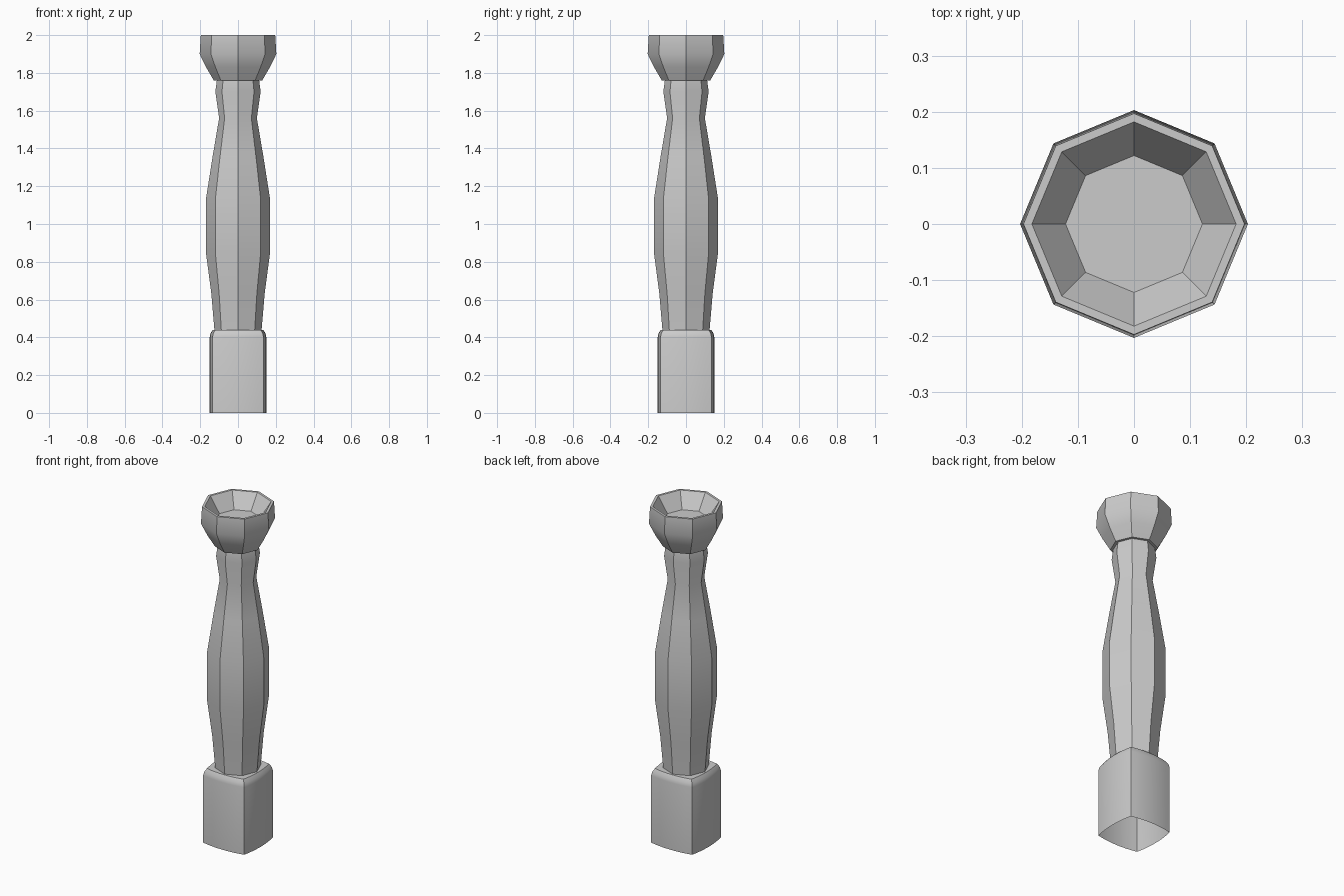
import bpy, bmesh
from math import sin, cos, pi, sqrt, asin

if "Cube" in bpy.data.objects:
    bpy.data.objects.remove(bpy.data.objects["Cube"])


def loft(name, rings, cap_start=False, cap_end=False):
    """Skin a stack of equal-length point rings with quads."""
    bm = bmesh.new()
    vs = [[bm.verts.new(p) for p in ring] for ring in rings]
    n = len(vs[0])
    for a, b in zip(vs, vs[1:]):
        for i in range(n):
            j = (i + 1) % n
            bm.faces.new((a[i], a[j], b[j], b[i]))
    if cap_start:
        bm.faces.new(vs[0][::-1])
    if cap_end:
        bm.faces.new(vs[-1])
    mesh = bpy.data.meshes.new(name)
    bm.to_mesh(mesh)
    bm.free()
    ob = bpy.data.objects.new(name, mesh)
    bpy.context.collection.objects.link(ob)
    bpy.ops.object.select_all(action='DESELECT')
    ob.select_set(True)
    bpy.context.view_layer.objects.active = ob
    bpy.ops.object.shade_smooth_by_angle(angle=0.5)
    return ob


def octagon(r, z):
    return [(r * cos(i * pi / 4), r * sin(i * pi / 4), z) for i in range(8)]


def bowed_square(corner, bulge, z, steps=8):
    """Square whose four sides are shallow outward arcs."""
    R = (corner ** 2 + bulge ** 2) / (2 * bulge)
    half = asin(corner / R)
    cx = corner + bulge - R
    pts = []
    for k in range(4):
        c, s = cos(k * pi / 2), sin(k * pi / 2)
        for i in range(steps):
            t = -half + 2 * half * i / steps
            x, y = cx + R * cos(t), R * sin(t)
            pts.append((c * x - s * y, s * x + c * y, z))
    return pts


# Base block: bowed sides, chamfered top, open underneath
loft("base_block", [bowed_square(0.135, 0.015, 0),
                    bowed_square(0.135, 0.015, 0.40),
                    bowed_square(0.131, 0.015, 0.42),
                    bowed_square(0.120, 0.014, 0.44)], cap_end=True)

# Octagonal swelling shaft with a narrow neck
shaft = [(0.125, 0.44), (0.141, 0.63), (0.17, 0.85), (0.17, 1.13),
         (0.134, 1.36), (0.10, 1.56), (0.12, 1.70), (0.112, 1.76)]
loft("shaft", [octagon(r, z) for r, z in shaft])

# Octagonal cup with a hollow top
cup = [(0.128, 1.76), (0.169, 1.83), (0.203, 1.90), (0.197, 2.0),
       (0.182, 2.0), (0.122, 1.91)]
loft("cup", [octagon(r, z) for r, z in cup], cap_start=True, cap_end=True)
